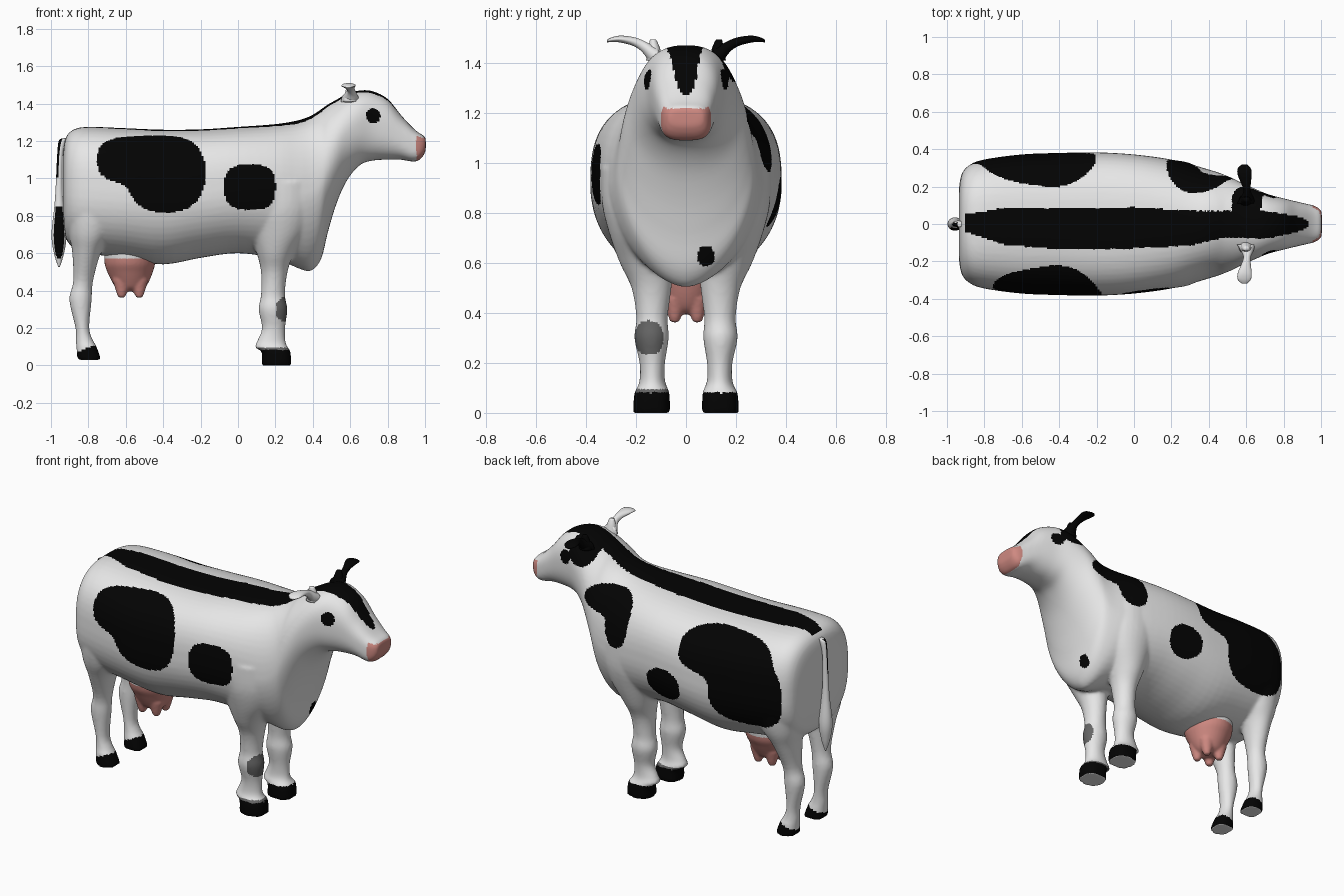
import bpy, bmesh, math

def material(name, rgb):
    m = bpy.data.materials.new(name)
    m.diffuse_color = (*rgb, 1)
    return m

WHITE, BLACK, PINK, GREY = range(4)
MATS = [material("white_hide", (0.8, 0.8, 0.8)), material("black_hide", (0.001, 0.001, 0.001)),
        material("pink_skin", (0.62, 0.25, 0.22)), material("grey_patch", (0.13, 0.13, 0.13))]

def catmull(rows, steps):
    """Smoothly resample a table of section rows."""
    out = []
    for i in range(len(rows) - 1):
        a, b, c, d = rows[max(i - 1, 0)], rows[i], rows[i + 1], rows[min(i + 2, len(rows) - 1)]
        for k in range(steps):
            t = k / steps
            out.append([0.5 * (2 * q + (r - p) * t + (2*p - 5*q + 4*r - s) * t*t + (3*q - p - 3*r + s) * t**3)
                        for p, q, r, s in zip(a, b, c, d)])
    return out + [list(rows[-1])]

def loft(bm, axis, rows, steps=4, n=32):
    """Closed tube of superellipse rings; row = (along, centre1, centre2, radius1, radius2, power[, lower power])."""
    rings = []
    for s, c1, c2, r1, r2, p, *low in catmull(rows, steps):
        ring = []
        for k in range(n):
            a = math.tau * k / n
            ca, sa = math.cos(a), math.sin(a)
            e = low[0] if low and sa < 0 else p
            u = c1 + r1 * math.copysign(abs(ca) ** (2 / e), ca)
            v = c2 + r2 * math.copysign(abs(sa) ** (2 / e), sa)
            ring.append(bm.verts.new({'X': (s, u, v), 'Y': (u, s, v), 'Z': (u, v, s)}[axis]))
        rings.append(ring)
    for a, b in zip(rings, rings[1:]):
        for k in range(n):
            bm.faces.new((a[k], a[(k + 1) % n], b[(k + 1) % n], b[k]))
    bm.faces.new(rings[0])
    bm.faces.new(rings[-1])

def finish(name, bm, rule, voxel=0, smooth=6):
    """Make the object, optionally fuse its parts, then colour faces by a rule."""
    bmesh.ops.recalc_face_normals(bm, faces=bm.faces)
    me = bpy.data.meshes.new(name)
    bm.to_mesh(me)
    bm.free()
    ob = bpy.data.objects.new(name, me)
    bpy.context.collection.objects.link(ob)
    bpy.context.view_layer.objects.active = ob
    ob.select_set(True)
    if voxel:
        r = ob.modifiers.new("fuse", 'REMESH')
        r.mode, r.voxel_size = 'VOXEL', voxel
        s = ob.modifiers.new("soften", 'SMOOTH')
        s.factor, s.iterations = 0.5, smooth
        for m in ("fuse", "soften"):
            bpy.ops.object.modifier_apply(modifier=m)
    me = ob.data
    me.materials.clear()
    for m in MATS:
        me.materials.append(m)
    for f in me.polygons:
        f.material_index = rule(f.center, f.normal)
        f.use_smooth = True
    ob.select_set(False)
    return ob

def field(u, v, spot):
    """Below 1 inside a superellipse patch."""
    cu, cv, ru, rv, p = spot
    return abs((u - cu) / ru) ** p + abs((v - cv) / rv) ** p + 1e-6

# --- torso, neck and head: x, bottom, top, half width, upper power, lower power
TORSO = [(-.935, .78, 1.15, .20, 2.6, 2.6), (-.92, .68, 1.22, .27, 2.7, 2.5), (-.88, .63, 1.26, .315, 2.8, 2.4),
         (-.80, .60, 1.275, .345, 2.8, 2.3), (-.60, .57, 1.268, .372, 2.8, 2.2), (-.40, .54, 1.26, .38, 2.8, 2.1),
         (-.20, .575, 1.262, .383, 2.8, 2.1), (0, .60, 1.275, .372, 2.7, 2.1), (.20, .57, 1.29, .345, 2.5, 2),
         (.32, .52, 1.31, .315, 2.3, 1.8), (.39, .505, 1.335, .294, 2.2, 1.7), (.445, .57, 1.37, .278, 2.1, 1.8),
         (.48, .71, 1.395, .265, 2.1, 1.9), (.525, .86, 1.42, .246, 2.1, 2), (.58, .985, 1.45, .218, 2.2, 2.1),
         (.65, 1.07, 1.47, .187, 2.4, 2.3), (.72, 1.095, 1.466, .158, 2.5, 2.5), (.80, 1.10, 1.425, .137, 2.5, 2.5),
         (.87, 1.10, 1.34, .12, 2.6, 2.6), (.93, 1.09, 1.275, .106, 3, 3), (.965, 1.095, 1.245, .097, 3.2, 3.2),
         (.99, 1.12, 1.23, .083, 3.2, 3.2), (1.004, 1.15, 1.215, .066, 3, 3)]
# --- legs: z, x, y, radius x, radius y, power
FRONT_LEG = [(0, .207, .137, .079, .074, 2.6), (.075, .203, .137, .077, .071, 2.5),
             (.095, .178, .135, .088, .063, 2.2), (.13, .178, .135, .076, .051, 2), (.20, .19, .135, .062, .051, 2),
             (.30, .187, .138, .077, .069, 2), (.38, .187, .136, .064, .063, 2), (.50, .194, .138, .071, .08, 2),
             (.60, .20, .158, .10, .107, 2), (.72, .215, .18, .155, .128, 2), (.84, .21, .19, .20, .147, 2),
             (.98, .21, .20, .20, .14, 2)]
HIND_LEG = [(.03, -.795, .137, .064, .064, 2.5), (.10, -.81, .137, .054, .057, 2.2), (.13, -.82, .136, .047, .05, 2),
            (.20, -.832, .135, .037, .046, 2), (.35, -.842, .137, .06, .057, 2), (.45, -.828, .14, .053, .06, 2),
            (.60, -.81, .162, .076, .10, 2), (.70, -.79, .18, .113, .127, 2.1), (.82, -.77, .19, .145, .143, 2.1),
            (.95, -.76, .20, .15, .14, 2.1)]

bm = bmesh.new()
loft(bm, 'X', [(x, 0, (b + t) / 2, w, (t - b) / 2, p, q) for x, b, t, w, p, q in TORSO], n=56)
for side in (-1, 1):
    for leg in (FRONT_LEG, HIND_LEG):
        loft(bm, 'Z', [(z, x, side * y, rx, ry, p) for z, x, y, rx, ry, p in leg])

# painted patches on each flank, melting together where close: x, z, radius x, radius z, power
EYE = (.723, 1.335, .038, .04, 2)
SPOTS = {-1: [(-.49, 1.10, .26, .122, 3.2), (-.385, 1.00, .20, .182, 2.4), (.065, .953, .135, .122, 2.8), EYE],
         1: [(-.50, 1.11, .295, .128, 3), (-.645, .92, .228, .192, 3), (-.10, .845, .118, .10, 2),
             (.36, 1.19, .165, .078, 2.2), (.265, 1.08, .085, .115, 2.2), (.605, 1.41, .083, .083, 2.5), EYE]}
# back stripe: x, lower y, upper y
STRIPE = [(-.905, -.04, .05), (-.7, -.11, .085), (-.4, -.135, .08), (0, -.13, .09), (.3, -.115, .07), (.5, -.07, .07),
          (.7, -.08, .07), (.8, -.06, .055), (.9, -.035, .035), (.935, -.01, .01)]

def in_stripe(x, y):
    for (x0, a0, b0), (x1, a1, b1) in zip(STRIPE, STRIPE[1:]):
        if x0 <= x < x1:
            t = (x - x0) / (x1 - x0)
            return a0 + (a1 - a0) * t < y < b0 + (b1 - b0) * t
    return False

def hide_colour(c, n):
    x, y, z = c
    if z < .105:                                     # hooves
        top = .08 if x > 0 else .07 + .4 * (x + .86)
        if z < top:
            return WHITE if n.z < -.8 else BLACK
        return GREY if x > 0 and y < 0 and z < .095 else WHITE
    if x > .935 + (z - 1.1) * .17 and z < 1.226 and n.x > .25 and n.z < .6:   # muzzle
        return PINK
    if x > .19 and n.x > .2 and field(y, z, (-.148, .30, .057, .07, 2.3)) < 1:
        return GREY                                  # knee patch
    if x > .3 and n.x > 0 and field(y, z, (.08, .627, .034, .04, 2.3)) < 1:
        return BLACK                                 # chest dot
    if z > 1.2 and n.z > .15 and in_stripe(x, y):
        return BLACK
    side = -1 if y < 0 else 1
    if abs(y) > .07 and sum(field(x, z, s) ** -2 for s in SPOTS[side]) > 1:
        return BLACK
    return WHITE

finish("cow_body", bm, hide_colour, voxel=.01)

# --- udder bag with four short teats
bm = bmesh.new()
loft(bm, 'Z', [(.395, -.575, 0, .05, .045, 2), (.415, -.575, 0, .078, .075, 2), (.45, -.575, 0, .10, .098, 2),
               (.50, -.577, 0, .122, .125, 2), (.55, -.578, 0, .136, .15, 2), (.63, -.575, 0, .135, .16, 2)])
for x in (-.622, -.528):
    for y in (-.045, .045):
        loft(bm, 'Z', [(.362, x, y, .016, .016, 2), (.385, x, y, .027, .026, 2), (.46, x, y, .05, .045, 2)], n=16)
finish("udder", bm, lambda c, n: PINK if c.z < .57 else WHITE, voxel=.008, smooth=4)

# --- ears with a small horn bud at the root: y, x, z, radius x, radius z, power
EAR = [(.11, .60, 1.415, .05, .045, 2), (.145, .605, 1.44, .033, .037, 2), (.175, .605, 1.468, .02, .024, 2),
       (.21, .60, 1.486, .024, .018, 2), (.26, .592, 1.496, .037, .014, 2), (.295, .59, 1.494, .036, .01, 2),
       (.317, .59, 1.488, .016, .005, 2)]
for side, name, colour in ((-1, "right_ear", WHITE), (1, "left_ear", BLACK)):
    bm = bmesh.new()
    loft(bm, 'Y', [(side * y, *rest) for y, *rest in EAR], n=20)
    loft(bm, 'Z', [(1.41, .60, side * .125, .04, .035, 2), (1.465, .60, side * .128, .026, .022, 2),
                   (1.495, .60, side * .132, .015, .012, 2)], n=16)
    finish(name, bm, lambda c, n, k=colour: k)

# --- tail: root arch, thin cord and tuft
TAIL = [(1.215, -.922, 0, .010, .012, 2), (1.20, -.938, 0, .02, .018, 2), (1.12, -.952, 0, .015, .015, 2),
        (.95, -.957, 0, .018, .016, 2), (.85, -.957, 0, .025, .022, 2), (.70, -.957, 0, .04, .036, 2),
        (.60, -.957, 0, .027, .024, 2), (.525, -.957, 0, .004, .004, 2)]

def tail_colour(c, n):
    if .57 < c.z < .85:
        return BLACK if n.y < -.8 else WHITE
    return BLACK if c.z > 1.02 and n.x < -.3 and n.y < .3 else WHITE

bm = bmesh.new()
loft(bm, 'Z', TAIL, steps=6, n=24)
finish("tail", bm, tail_colour)
